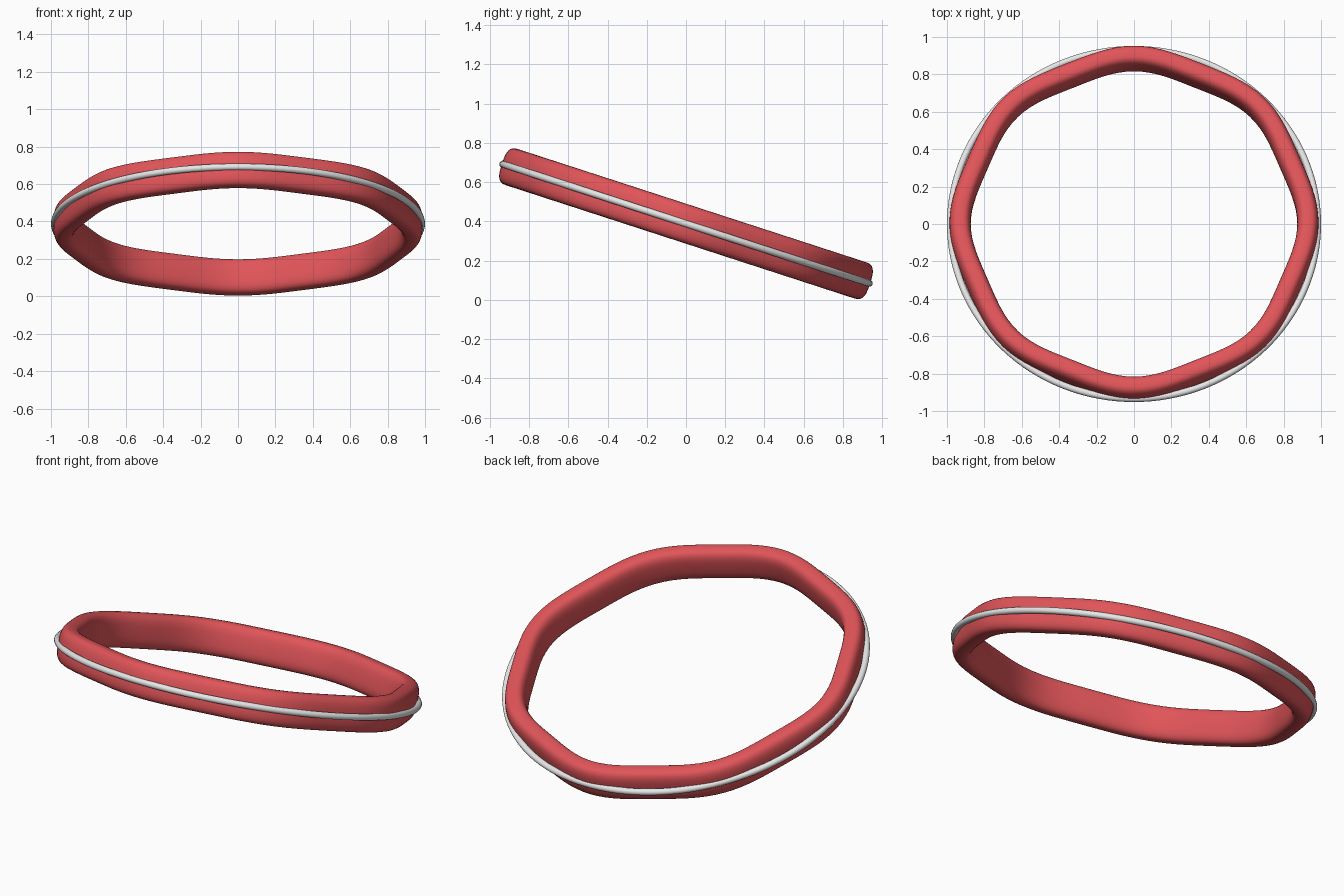
import bpy
import bmesh
from math import cos, sin, pi, radians, copysign
from mathutils import Matrix

cube = bpy.data.objects.get("Cube")
if cube:
    bpy.data.objects.remove(cube, do_unlink=True)

# The whole hoop leans forward-up about the x axis
TILT = Matrix.Translation((0, 0, 0.388)) @ Matrix.Rotation(radians(-18), 4, 'X')


def material(name, colour):
    mat = bpy.data.materials.new(name)
    mat.use_nodes = True
    mat.diffuse_color = (*colour, 1)
    mat.node_tree.nodes["Principled BSDF"].inputs["Base Color"].default_value = (*colour, 1)
    return mat


def rounded_section(half_width, half_height, power, count):
    """Superellipse cross-section as (radial, vertical) offsets."""
    points = []
    for i in range(count):
        a = 2 * pi * i / count
        points.append((half_width * copysign(abs(cos(a)) ** (2 / power), cos(a)),
                       half_height * copysign(abs(sin(a)) ** (2 / power), sin(a))))
    return points


def ring(name, radius, section, segments, mat):
    """Sweep a section round the hoop; radius is a function of the angle."""
    bm = bmesh.new()
    loops = []
    for i in range(segments):
        a = 2 * pi * i / segments
        loops.append([bm.verts.new(((radius(a) + u) * cos(a), (radius(a) + u) * sin(a), v))
                      for u, v in section])
    n = len(section)
    for i in range(segments):
        here, there = loops[i], loops[(i + 1) % segments]
        for j in range(n):
            k = (j + 1) % n
            bm.faces.new((here[j], there[j], there[k], here[k])).smooth = True
    bmesh.ops.transform(bm, matrix=TILT, verts=bm.verts)
    bmesh.ops.recalc_face_normals(bm, faces=bm.faces)
    mesh = bpy.data.meshes.new(name)
    bm.to_mesh(mesh)
    bm.free()
    mesh.materials.append(mat)
    obj = bpy.data.objects.new(name, mesh)
    bpy.context.collection.objects.link(obj)
    return obj


red = material("soft red", (0.75, 0.09, 0.10))
white = material("pale grey", (0.8, 0.8, 0.8))

# Gently eight-lobed band
ring("band", lambda a: 0.916 + 0.014 * cos(8 * a),
     rounded_section(0.057, 0.097, 3, 32), 128, red)

# Thin round wire hugging the outside of the band
ring("outer_wire", lambda a: 0.982, rounded_section(0.018, 0.018, 2, 16), 128, white)
